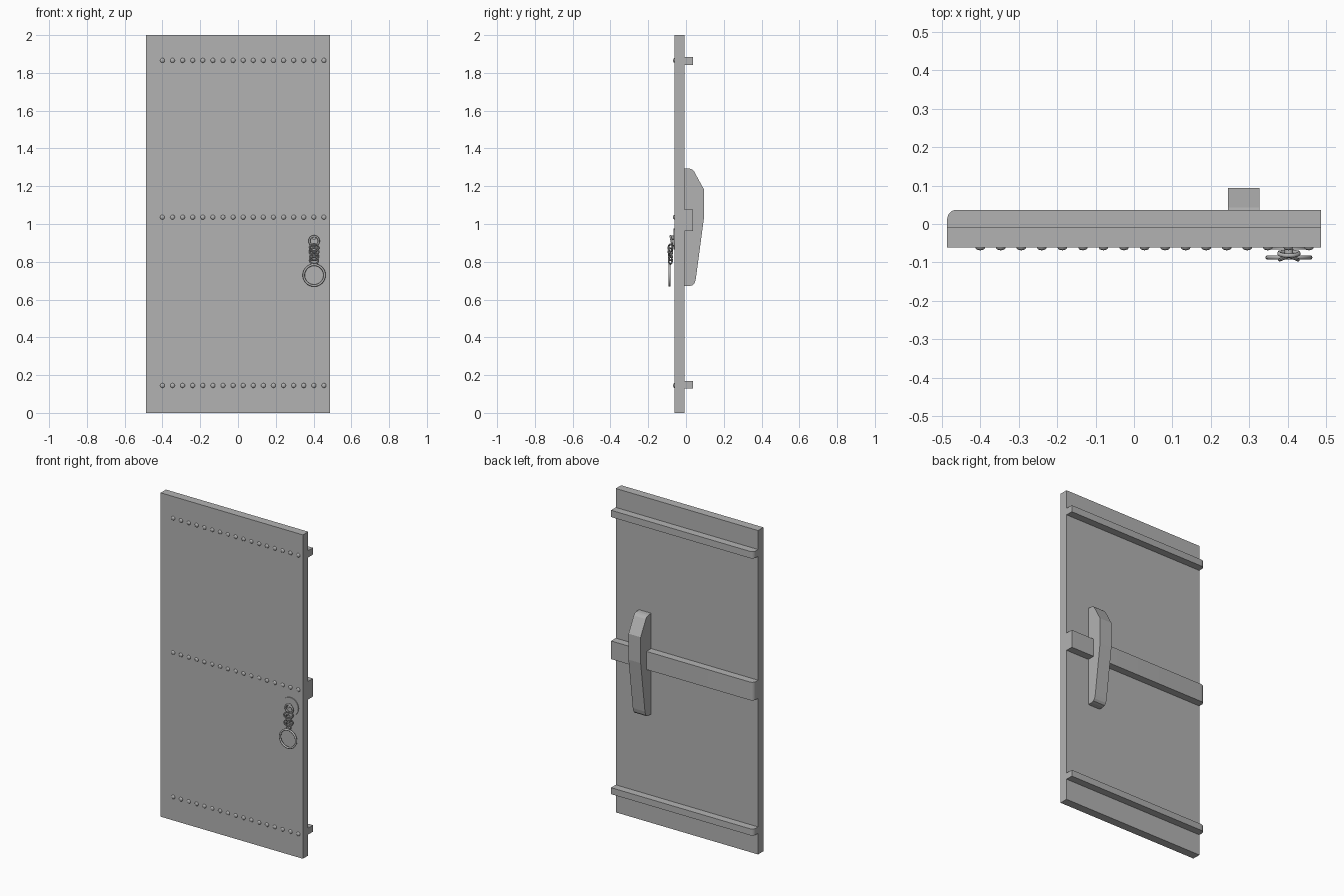
import bpy, bmesh, math
from mathutils import Matrix, Vector

if "Cube" in bpy.data.objects:
    bpy.data.objects.remove(bpy.data.objects["Cube"], do_unlink=True)

grey = bpy.data.materials.new("plain_grey")
grey.use_nodes = True
grey.diffuse_color = (0.45, 0.45, 0.45, 1)
bsdf = next(n for n in grey.node_tree.nodes if n.type == 'BSDF_PRINCIPLED')
bsdf.inputs["Base Color"].default_value = grey.diffuse_color
bsdf.inputs["Roughness"].default_value = 0.7

FRONT, BACK = -0.061, -0.009   # faces of the door panel
HALF = 0.486                   # half the door width
KX = 0.403                     # knocker centre line


def finish(name, bm, smooth=False):
    bmesh.ops.recalc_face_normals(bm, faces=bm.faces)
    mesh = bpy.data.meshes.new(name)
    bm.to_mesh(mesh)
    bm.free()
    mesh.materials.append(grey)
    ob = bpy.data.objects.new(name, mesh)
    bpy.context.collection.objects.link(ob)
    if smooth:
        bpy.ops.object.select_all(action='DESELECT')
        ob.select_set(True)
        bpy.context.view_layer.objects.active = ob
        bpy.ops.object.shade_smooth_by_angle(angle=math.radians(40))
    return ob


def prism(name, outline, depth, smooth=False):
    """Extrude a closed outline of 3D points along a depth vector."""
    bm = bmesh.new()
    face = bm.faces.new([bm.verts.new(p) for p in outline])
    new = bmesh.ops.extrude_face_region(bm, geom=[face])["geom"]
    verts = [v for v in new if isinstance(v, bmesh.types.BMVert)]
    bmesh.ops.translate(bm, verts=verts, vec=Vector(depth))
    return finish(name, bm, smooth)


def ring(name, centre, rx, rz, tube, turn=0, tilt=0, segs=32, sides=10):
    """Round-section loop standing in the XZ plane, turned about z."""
    rot = Matrix.Rotation(turn, 3, 'Z') @ Matrix.Rotation(tilt, 3, 'X')
    bm = bmesh.new()
    loops = []
    for i in range(segs):
        a = math.tau * i / segs
        out = Vector((math.cos(a), 0, math.sin(a)))
        mid = Vector((rx * out.x, 0, rz * out.z))
        loop = []
        for j in range(sides):
            b = math.tau * j / sides
            p = mid + tube * (math.cos(b) * out + math.sin(b) * Vector((0, 1, 0)))
            loop.append(bm.verts.new(rot @ p + Vector(centre)))
        loops.append(loop)
    for i in range(segs):
        p, q = loops[i], loops[(i + 1) % segs]
        for j in range(sides):
            k = (j + 1) % sides
            bm.faces.new((p[j], p[k], q[k], q[j]))
    return finish(name, bm, True)


def cylinder(name, x, z, radius, y0, y1, segs):
    circle = [(x + radius * math.cos(math.tau * i / segs), y0,
               z + radius * math.sin(math.tau * i / segs)) for i in range(segs)]
    return prism(name, circle, (0, y1 - y0, 0), True)


# Door panel
prism("door_panel", [(-HALF, FRONT, 0), (HALF, FRONT, 0), (HALF, BACK, 0), (-HALF, BACK, 0)],
      (0, 0, 2))

# Back battens, each with one rounded end
BAR, R = 0.037, 0.025
corner = [(-HALF + R - R * math.sin(t), BAR - R + R * math.cos(t))
          for t in (math.pi / 2 * i / 6 for i in range(7))]
profile = [(-HALF, BACK), (HALF, BACK), (HALF, BAR)] + corner
for label, low, high in (("bottom", 0.13, 0.17), ("middle", 0.964, 1.076), ("top", 1.841, 1.883)):
    prism(label + "_batten", [(x, y, low) for x, y in profile], (0, 0, high - low), True)

# Pull handle on the back
side = [(BACK, 1.294), (0.018, 1.293), (0.033, 1.289), (0.043, 1.278), (0.094, 1.185),
        (0.094, 1.025), (0.052, 0.71), (0.046, 0.688), (0.036, 0.676), (0.02, 0.672), (BACK, 0.672)]
prism("pull_handle", [(0.244, y, z) for y, z in side], (0.083, 0, 0))

# Rows of domed studs
for label, z in (("bottom", 0.145), ("middle", 1.036), ("top", 1.866)):
    bm = bmesh.new()
    for i in range(17):
        x = -0.4 + 0.855 * i / 16
        place = Matrix.Translation((x, FRONT, z)) @ Matrix.Diagonal((1, 0.6, 1, 1))
        bmesh.ops.create_uvsphere(bm, u_segments=14, v_segments=8, radius=0.0125, matrix=place)
    finish(label + "_studs", bm, True)

# Knocker: backplate, peg, chain links and ring
cylinder("knocker_backplate", KX, 0.92, 0.055, FRONT + 0.002, FRONT - 0.005, 40)
cylinder("knocker_peg", KX, 0.927, 0.011, FRONT, -0.084, 16)
ring("top_link", (KX, -0.077, 0.91), 0.025, 0.026, 0.0055, 0, 0.2)
for i, (z, width) in enumerate(((0.863, 0.026), (0.817, 0.024))):
    for sign in (-1, 1):
        ring(f"chain_link_{2 * i + (sign > 0) + 1}", (KX, -0.083, z + 0.01 * sign),
             width, 0.019, 0.0045, sign * 0.4, 0, 24, 8)
ring("knocker_ring", (KX, -0.087, 0.729), 0.055, 0.055, 0.006, 0, 0, 48, 10)
